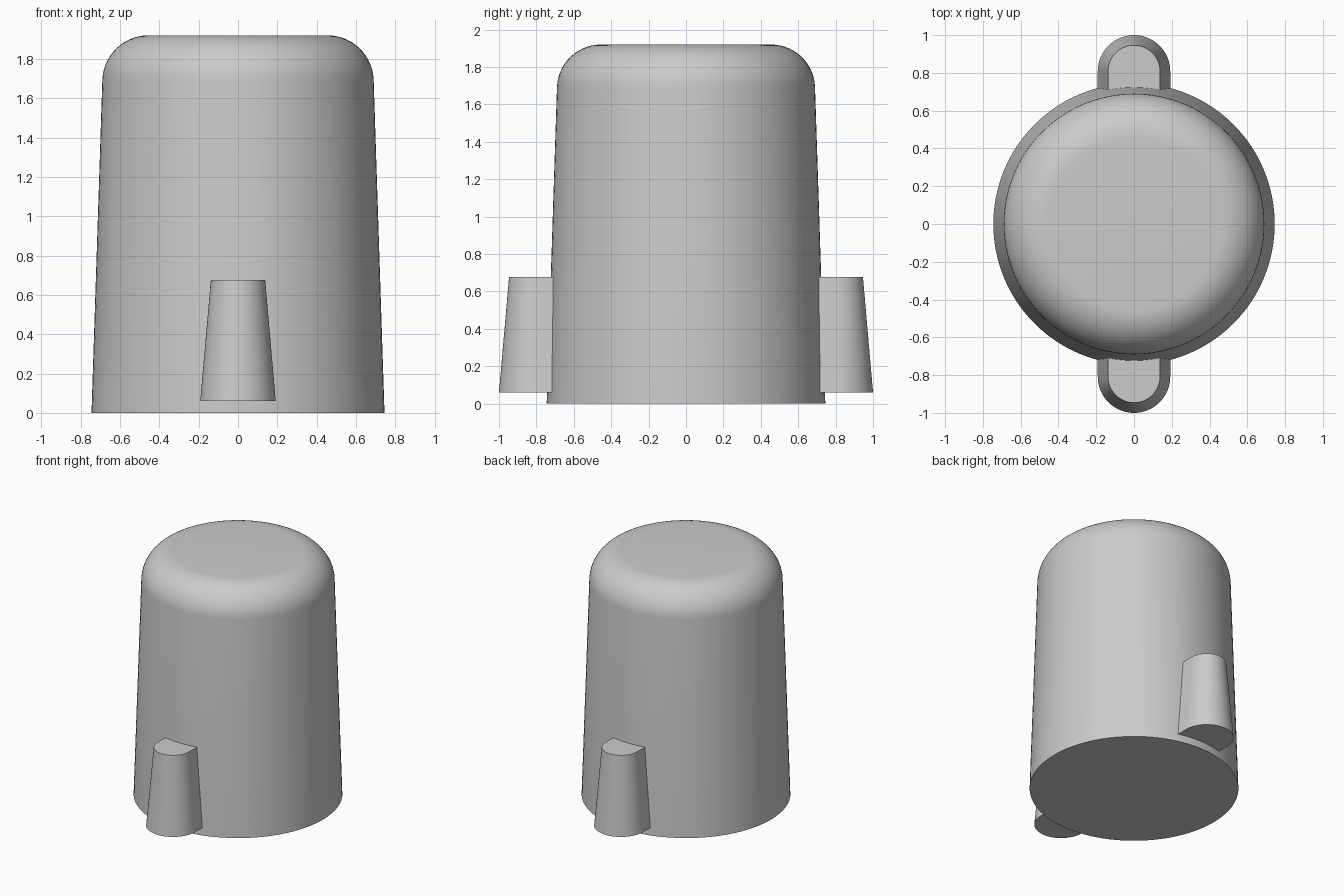
import bpy
import bmesh
from math import sin, cos, pi, radians

old = bpy.data.objects.get("Cube")
if old:
    bpy.data.objects.remove(old, do_unlink=True)

grey = bpy.data.materials.new("light grey")
grey.use_nodes = True
COLOUR = (0.6, 0.6, 0.6, 1)
grey.diffuse_color = COLOUR
grey.node_tree.nodes["Principled BSDF"].inputs["Base Color"].default_value = COLOUR


def loft(name, rings):
    """Skin a stack of equal-length point rings and cap both ends."""
    bm = bmesh.new()
    loops = [[bm.verts.new(p) for p in ring] for ring in rings]
    for low, high in zip(loops, loops[1:]):
        for i in range(len(low)):
            j = (i + 1) % len(low)
            bm.faces.new((low[i], low[j], high[j], high[i]))
    bm.faces.new(loops[0][::-1])
    bm.faces.new(loops[-1])
    bmesh.ops.recalc_face_normals(bm, faces=bm.faces)
    mesh = bpy.data.meshes.new(name)
    bm.to_mesh(mesh)
    bm.free()
    mesh.materials.append(grey)
    obj = bpy.data.objects.new(name, mesh)
    bpy.context.collection.objects.link(obj)
    bpy.ops.object.select_all(action='DESELECT')
    obj.select_set(True)
    bpy.context.view_layer.objects.active = obj
    bpy.ops.object.shade_smooth_by_angle(angle=radians(30))
    return obj


def circle(r, z, n=96):
    return [(r * cos(2 * pi * i / n), r * sin(2 * pi * i / n), z) for i in range(n)]


# Tapered body with a rounded shoulder tangent to the wall
FILLET, CENTRE_R, CENTRE_Z = 0.235, 0.455, 1.685
STEPS = 14
profile = [(0.745, 0)]
for k in range(STEPS + 1):
    a = radians(2) + (pi / 2 - radians(2)) * k / STEPS
    profile.append((CENTRE_R + FILLET * cos(a), CENTRE_Z + FILLET * sin(a)))
loft("body", [circle(r, z) for r, z in profile])


# Tapered round-nosed lugs, running into the body at front and back
def lug_ring(r, z, side, n=32):
    ring = [(r, 0.6 * side, z)]
    for i in range(n + 1):
        a = pi * i / n
        ring.append((r * cos(a), side * (0.808 + r * sin(a)), z))
    ring.append((-r, 0.6 * side, z))
    return ring


for name, side in (("front_lug", -1), ("back_lug", 1)):
    loft(name, [lug_ring(0.192, 0.06, side), lug_ring(0.138, 0.677, side)])
